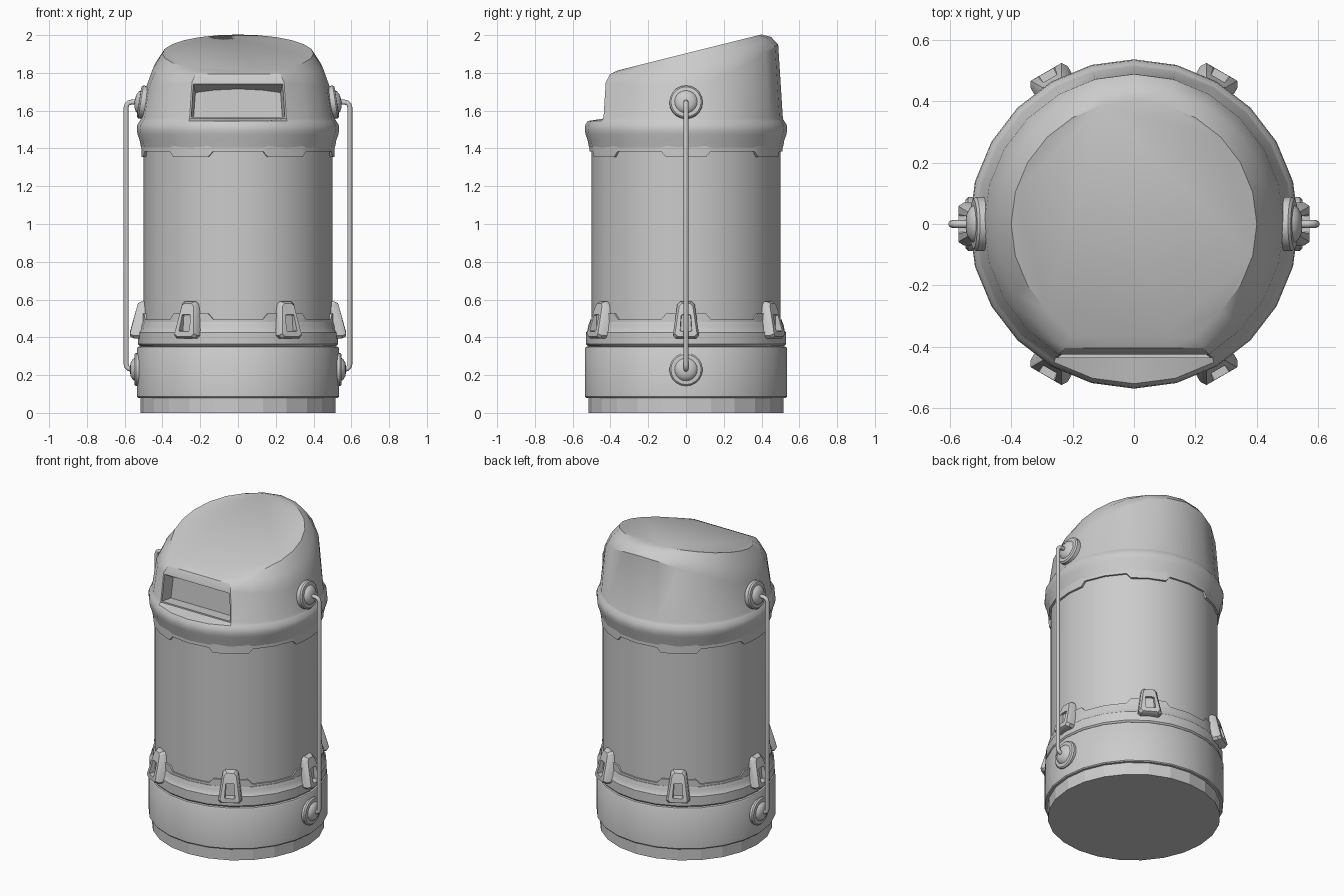
import bpy, bmesh
from math import sin, cos, pi, radians
from mathutils import Vector, Matrix

if "Cube" in bpy.data.objects:
    bpy.data.objects.remove(bpy.data.objects["Cube"])

N = 24


def finish(bm, name, smooth=True, matrix=None):
    bmesh.ops.recalc_face_normals(bm, faces=bm.faces[:])
    me = bpy.data.meshes.new(name)
    if matrix:
        bm.transform(matrix)
    bm.to_mesh(me)
    bm.free()
    if smooth:
        me.shade_smooth()
        me.set_sharp_from_angle(angle=radians(32))
    ob = bpy.data.objects.new(name, me)
    bpy.context.collection.objects.link(ob)
    return ob


def loft(rings, caps=True):
    """Join equal-length closed rings of points with quads."""
    bm = bmesh.new()
    rows = [[bm.verts.new(p) for p in r] for r in rings]
    n = len(rows[0])
    for a, b in zip(rows, rows[1:]):
        for i in range(n):
            j = (i + 1) % n
            bm.faces.new((a[i], a[j], b[j], b[i]))
    if caps:
        bm.faces.new(rows[0][::-1])
        bm.faces.new(rows[-1])
    bmesh.ops.recalc_face_normals(bm, faces=bm.faces[:])
    return bm


def circle(r, z, n=N):
    return [Vector((r * cos(2 * pi * i / n), r * sin(2 * pi * i / n), z)) for i in range(n)]


def revolve(name, profile, n=N, smooth=True, matrix=None):
    return finish(loft([circle(r, z, n) for r, z in profile]), name, smooth, matrix)


# Foot, base collar, clamp ring and body
revolve("foot", [(.515, 0), (.515, .09)], smooth=False)
revolve("base_collar", [(.51, .08), (.53, .08), (.535, .086), (.535, .342), (.53, .35), (.5, .352)])
revolve("clamp_ring", [(.50, .345), (.522, .355), (.53, .365), (.53, .425),
                       (.522, .435), (.518, .46), (.512, .48), (.49, .485)])
revolve("body", [(.5, .4), (.5, 1.42)])


# Toothed seals with six tabs each
def seal(name, r, far, edge, tab):
    cols = []
    for k in range(6):
        for a, z in ((-15, edge), (-12, tab), (0, tab), (12, tab), (15, edge), (30, edge)):
            cols.append((radians(60 * k + a), z))

    def row(rad, z=None):
        return [Vector((rad * cos(a), rad * sin(a), e if z is None else z)) for a, e in cols]
    finish(loft([row(.49), row(r), row(r, far), row(.49, far)], caps=False), name)


seal("upper_seal", .512, 1.43, 1.385, 1.355)
seal("lower_seal", .509, .44, .495, .525)


# Lid: collar, flattened front, sloping top
def lid_ring(r, z_of_y, front=None):
    ring = circle(r, 0)
    if front:
        for i in range(16, 21):
            ring[i].y = -front
    for p in ring:
        p.z = z_of_y(p.y)
    return ring


def shoulder(y):
    return 1.72 + (.225 * (y / .48) ** 1.4 if y > 0 else .03 * (y / .425) ** 2)


def slope(y):
    return 1.903 + .25 * y


def between(y):
    return .5 * (shoulder(y * 1.06) + slope(y * .95)) + .014


rings = [circle(r, z) for r, z in ((.505, 1.385), (.514, 1.41), (.521, 1.445), (.532, 1.475),
                                   (.536, 1.50), (.533, 1.525), (.52, 1.545))]
rings += [lid_ring(.513, lambda y: 1.558, .437), lid_ring(.488, shoulder, .425),
          lid_ring(.45, between, .403), lid_ring(.4, slope, .365)]
lid = loft(rings)

# Slot recess in the flat front
panel = [f for f in lid.faces
         if len(f.verts) == 4 and all(-.44 < v.co.y < -.42 and abs(v.co.x) < .27
                                      and 1.55 < v.co.z < 1.76 for v in f.verts)]
bmesh.ops.inset_region(lid, faces=panel, thickness=.008, use_even_offset=True)
bmesh.ops.inset_region(lid, faces=panel, thickness=.012, use_even_offset=True)
for v in {v for f in panel for v in f.verts}:
    v.co.y += .075
    upper = v.co.z > 1.65
    v.co.z += (-.035 + .02 * (1 - (v.co.x / .23) ** 2)) if upper else -.016
finish(lid, "lid")


# Six clips round the clamp ring
def clip_outline(wb, wt, z0, z1, c, depth):
    pts = [(-wb + c, z0), (wb - c, z0), (wb, z0 + c), (wt, z1 - c),
           (wt - c, z1), (-wt + c, z1), (-wt, z1 - c), (-wb, z0 + c)]
    return [Vector((depth(z), u, z)) for u, z in pts]


def clip_face(z):
    return .572 - .045 * max(0, z - .43) / .16


for k in range(6):
    rows = [clip_outline(.07, .046, .395, .59, .015, lambda z: .485),
            clip_outline(.07, .046, .395, .59, .015, lambda z: clip_face(z) - .018),
            clip_outline(.058, .036, .405, .58, .015, clip_face),
            clip_outline(.031, .026, .432, .52, .004, clip_face),
            clip_outline(.029, .024, .434, .518, .004, lambda z: .532)]
    finish(loft(rows), f"clip_{k + 1}", matrix=Matrix.Rotation(k * pi / 3, 4, 'Z'))

# Side handles: two pivots and a bent rod on each side
pivot = [(.088, -.02), (.088, .008), (.08, .016), (.06, .017), (.054, .026), (.036, .036), (.015, .04)]
for side, s in (("right", 1), ("left", -1)):
    for level, x, z, tilt in (("lower", .532, .23, 0), ("upper", .507, 1.645, 9)):
        m = (Matrix.Translation((s * x, 0, z))
             @ Matrix.Rotation(s * radians(90 - tilt), 4, 'Y'))
        revolve(f"{side}_{level}_pivot", pivot, 20, matrix=m)
    cu = bpy.data.curves.new(f"{side}_handle_rod", 'CURVE')
    cu.dimensions = '3D'
    cu.bevel_depth = .013
    cu.bevel_resolution = 2
    cu.use_fill_caps = True
    half = [(.53, .23), (.565, .23), (.579, .234), (.588, .243), (.592, .257)]
    path = half + [(x, 1.875 - z) for x, z in reversed(half)]
    sp = cu.splines.new('POLY')
    sp.points.add(len(path) - 1)
    for p, (x, z) in zip(sp.points, path):
        p.co = (s * x, 0, z, 1)
    bpy.context.collection.objects.link(bpy.data.objects.new(f"{side}_handle_rod", cu))
